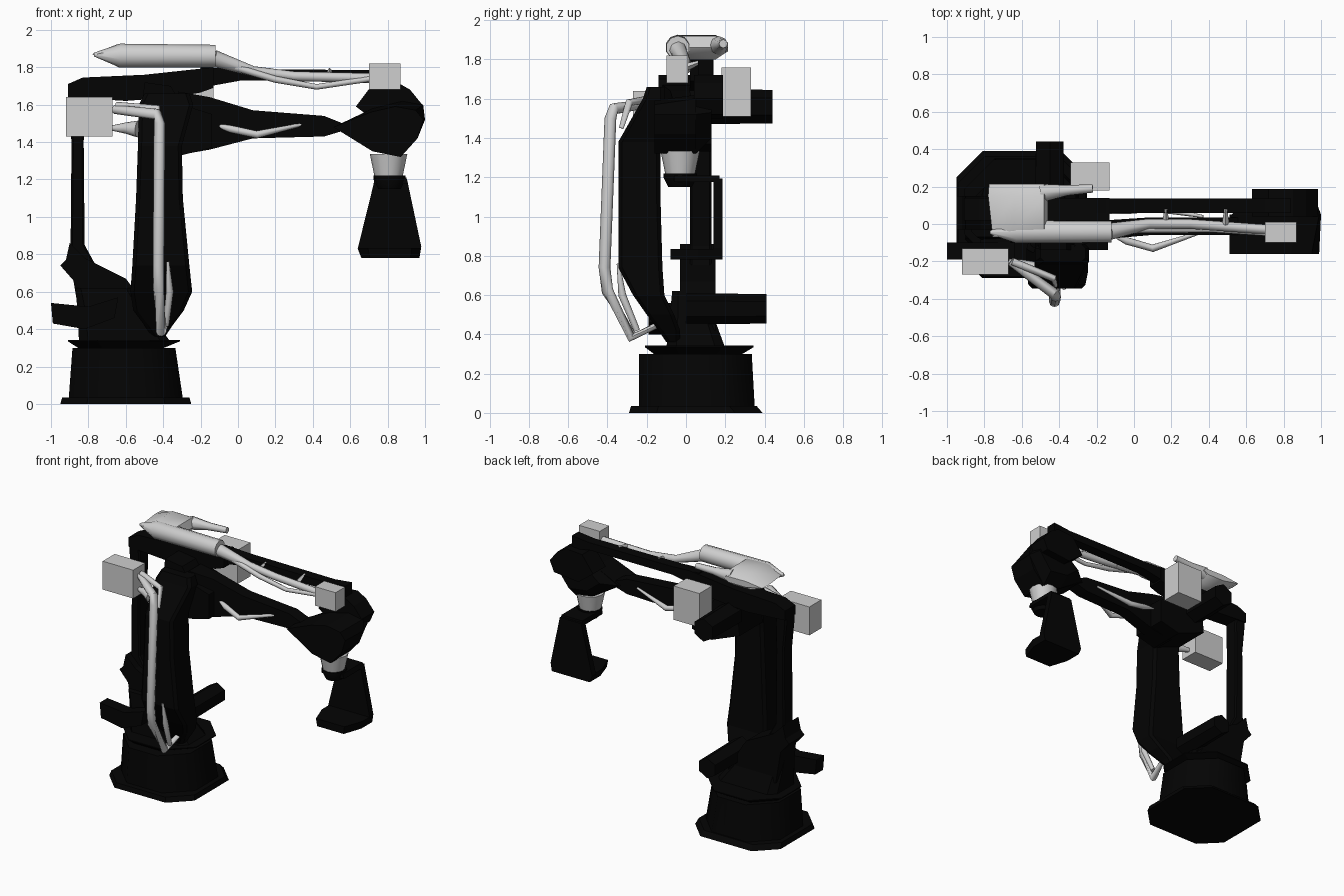
import bpy, bmesh, math
from mathutils import Vector


def material(name, v):
    m = bpy.data.materials.new(name)
    m.diffuse_color = (v, v, v, 1)
    return m


BLACK = material("matte black", 0.0012)
WHITE = material("light grey", 0.62)


def finish(name, bm, mat, smooth=False):
    bmesh.ops.recalc_face_normals(bm, faces=bm.faces)
    me = bpy.data.meshes.new(name)
    bm.to_mesh(me)
    bm.free()
    me.materials.append(mat)
    ob = bpy.data.objects.new(name, me)
    bpy.context.collection.objects.link(ob)
    if smooth:
        bpy.context.view_layer.objects.active = ob
        ob.select_set(True)
        bpy.ops.object.shade_smooth_by_angle(angle=math.radians(50))
        ob.select_set(False)
    return ob


def loft(name, rings, mat, smooth=False):
    """Skin equal-length point rings and cap both ends."""
    bm = bmesh.new()
    vs = [[bm.verts.new(p) for p in r] for r in rings]
    n = len(vs[0])
    for a, b in zip(vs, vs[1:]):
        for i in range(n):
            j = (i + 1) % n
            bm.faces.new((a[i], a[j], b[j], b[i]))
    bm.faces.new(vs[0])
    bm.faces.new(vs[-1])
    return finish(name, bm, mat, smooth)


def box(name, x0, x1, y0, y1, z0, z1, mat):
    return loft(name, [[(x0, y0, z), (x1, y0, z), (x1, y1, z), (x0, y1, z)]
                       for z in (z0, z1)], mat)


def prism(name, prof, y0, y1, mat):
    """Side profile in x, z pushed from y0 to y1."""
    return loft(name, [[(x, y, z) for x, z in prof] for y in (y0, y1)], mat)


def plate(z, x0, x1, y0, y1, c):
    """Rectangle with cut corners at height z."""
    return [(x0 + c, y0, z), (x1 - c, y0, z), (x1, y0 + c, z), (x1, y1 - c, z),
            (x1 - c, y1, z), (x0 + c, y1, z), (x0, y1 - c, z), (x0, y0 + c, z)]


def tube(name, path, mat=WHITE, sides=8):
    """Round tube along (x, y, z, radius) points."""
    pts = [Vector(p[:3]) for p in path]
    rings = []
    for i, p in enumerate(pts):
        t = (pts[min(i + 1, len(pts) - 1)] - pts[max(i - 1, 0)]).normalized()
        side = Vector((0, 1, 0)) if abs(t.y) < 0.8 else Vector((1, 0, 0))
        u = t.cross(side).normalized()
        w = t.cross(u)
        rings.append([p + path[i][3] * (math.cos(a) * u + math.sin(a) * w)
                      for a in (2 * math.pi * k / sides for k in range(sides))])
    return loft(name, rings, mat, True)


# --- base ---
loft("base_plate", [plate(0, -0.95, -0.25, -0.29, 0.39, 0.14),
                    plate(0.035, -0.94, -0.26, -0.28, 0.36, 0.14)], BLACK)
loft("base_drum", [plate(0.03, -0.905, -0.295, -0.24, 0.35, 0.16),
                   plate(0.3, -0.885, -0.335, -0.24, 0.335, 0.16)], BLACK, True)
loft("turntable", [plate(0.29, -0.84, -0.42, -0.15, 0.27, 0.12),
                   plate(0.335, -0.91, -0.31, -0.21, 0.345, 0.16),
                   plate(0.342, -0.91, -0.31, -0.21, 0.345, 0.16)], BLACK)

# --- turret and lower motors ---
loft("turret_foot", [plate(0.33, -0.85, -0.36, -0.1, 0.2, 0.05),
                     plate(0.52, -0.86, -0.5, -0.08, 0.13, 0.04),
                     plate(0.62, -0.87, -0.57, -0.07, 0.11, 0.03)], BLACK)
prism("turret_bracket", [(-0.84, 0.42), (-0.45, 0.42), (-0.57, 0.63), (-0.6, 0.67),
                         (-0.82, 0.78), (-0.9, 0.86), (-0.92, 0.77), (-0.95, 0.74),
                         (-0.88, 0.66)], -0.03, 0.15, BLACK)
tube("swing_motor", [(-0.46, 0.0, 0.53, 0.08), (-0.46, 0.41, 0.53, 0.075)], BLACK, 6)
prism("rear_motor", [(-1.0, 0.54), (-0.99, 0.43), (-0.82, 0.4), (-0.66, 0.46),
                     (-0.64, 0.57), (-0.8, 0.52)], -0.19, -0.1, BLACK)
prism("motor_link", [(-0.82, 0.5), (-0.82, 0.42), (-0.66, 0.46), (-0.66, 0.56)],
      -0.12, 0.0, BLACK)

# --- lower arm: (z, x0, x1, y0, y1) ---
loft("lower_arm", [plate(z, a, b, c, d, 0.02) for z, a, b, c, d in (
    (0.36, -0.46, -0.39, -0.1, -0.03), (0.42, -0.5, -0.35, -0.14, -0.03),
    (0.5, -0.56, -0.29, -0.2, -0.06),
    (0.6, -0.575, -0.245, -0.27, -0.11), (0.74, -0.565, -0.26, -0.345, -0.12),
    (1.1, -0.545, -0.295, -0.345, -0.13), (1.38, -0.535, -0.3, -0.345, -0.13),
    (1.6, -0.53, -0.24, -0.22, -0.11), (1.66, -0.5, -0.26, -0.2, -0.11))], BLACK)

# --- balance rod ---
loft("balance_rod", [plate(z, a, b, 0.02, 0.13, 0.01) for z, a, b in (
    (0.74, -0.93, -0.76), (0.85, -0.895, -0.82), (1.4, -0.89, -0.825),
    (1.6, -0.91, -0.82), (1.7, -0.91, -0.83))], BLACK)

# --- elbow, rear beam, upper motor ---
prism("elbow", [(-0.53, 1.42), (-0.3, 1.33), (-0.14, 1.37), (-0.14, 1.55),
                (-0.3, 1.6), (-0.36, 1.7), (-0.5, 1.72)], -0.14, 0.13, BLACK)
prism("rear_beam", [(-0.91, 1.64), (-0.6, 1.62), (-0.34, 1.64), (-0.2, 1.665),
                    (-0.13, 1.69), (-0.13, 1.8), (-0.5, 1.76),
                    (-0.83, 1.745), (-0.91, 1.71)], 0.02, 0.14, BLACK)
tube("elbow_motor", [(-0.45, 0.1, 1.56, 0.09), (-0.45, 0.44, 1.56, 0.085)], BLACK, 6)

# --- forearm: (x, z0, z1, y0, y1) ---
loft("forearm", [[(x, c, a), (x, d, a), (x, d, b), (x, c, b)] for x, a, b, c, d in (
    (-0.32, 1.33, 1.67, -0.12, 0.02), (-0.15, 1.36, 1.64, -0.08, 0.02),
    (0.08, 1.42, 1.57, -0.06, 0.035), (0.46, 1.43, 1.54, -0.06, 0.035),
    (0.56, 1.46, 1.5, -0.06, 0.035))], BLACK)
loft("parallel_rod", [[(x, 0.06, a), (x, 0.135, a), (x, 0.135, b), (x, 0.06, b)]
                      for x, a, b in ((-0.2, 1.69, 1.8), (0.02, 1.73, 1.79),
                                      (0.7, 1.73, 1.785), (0.84, 1.7, 1.8))], BLACK)

# --- wrist head: low front fork, tall back cap, joined at the outer side ---
LOWER = [(0.96, 1.42), (0.87, 1.32), (0.72, 1.35), (0.51, 1.48)]
loft("wrist_head", [[(x, y, z) for x, z in upper + LOWER] for y, upper in (
    (-0.16, [(0.71, 1.56), (0.84, 1.59), (0.95, 1.57), (0.99, 1.52)]),
    (0.05, [(0.72, 1.58), (0.88, 1.62), (0.99, 1.6), (1.0, 1.52)]))], BLACK)
loft("wrist_back", [[(0.52, 0.05, 1.48), (0.72, 0.05, 1.58), (0.92, 0.05, 1.62),
                     (1.0, 0.05, 1.52), (0.87, 0.05, 1.32), (0.72, 0.05, 1.35)],
                    [(0.62, 0.13, 1.5), (0.72, 0.13, 1.58), (0.92, 0.13, 1.62),
                     (0.97, 0.13, 1.53), (0.87, 0.13, 1.4), (0.72, 0.13, 1.42)]], BLACK)
prism("wrist_cap", [(0.63, 1.59), (0.72, 1.71), (0.85, 1.72), (0.92, 1.68), (0.985, 1.6),
                    (0.95, 1.52), (0.75, 1.5)], 0.04, 0.188, BLACK)
tube("wrist_collar", [(0.805, -0.03, 1.215, 0.075), (0.805, -0.03, 1.335, 0.1)], WHITE, 12)
tube("wrist_flange", [(0.81, -0.03, 1.15, 0.06), (0.81, -0.03, 1.2, 0.085),
                      (0.81, -0.03, 1.22, 0.085)], BLACK, 12)

# --- gripper: top bracket, back plate and foot ---
prism("gripper_bracket", [(0.73, 1.21), (0.9, 1.21), (0.91, 1.175), (0.725, 1.175)],
      -0.06, 0.17, BLACK)
prism("gripper_plate", [(0.73, 1.195), (0.905, 1.195), (0.98, 0.84), (0.97, 0.78),
                        (0.66, 0.78), (0.64, 0.83)], 0.14, 0.185, BLACK)
loft("gripper_foot", [[(0.81 + (x - 0.81) * s, y, z) for x, z in (
    (0.645, 0.835), (0.978, 0.835), (0.97, 0.78), (0.66, 0.78))]
    for y, s in ((-0.08, 0.7), (0.06, 1), (0.18, 1))], BLACK)

# --- control boxes ---
box("rear_box", -0.92, -0.67, -0.27, -0.13, 1.43, 1.64, WHITE)
box("elbow_box", -0.34, -0.13, 0.18, 0.33, 1.51, 1.76, WHITE)
box("wrist_box", 0.7, 0.87, -0.1, 0.01, 1.68, 1.82, WHITE)

# --- cable sleeve on top: bent body and two arms ---
BEND = [(-0.64, 1.925), (-0.48, 1.92), (-0.46, 1.86), (-0.5, 1.8), (-0.64, 1.8)]
loft("sleeve_bend", [[(tip, y, 1.87)] + [(x, y, 1.865 + (z - 1.865) * s) for x, z in BEND]
                     for y, tip, s in ((-0.07, -0.755, 0.5), (-0.03, -0.76, 1),
                                       (0.15, -0.78, 1), (0.215, -0.775, 0.35))],
     WHITE, True)
tube("sleeve_long_arm", [(-0.77, -0.045, 1.868, 0.01), (-0.63, -0.042, 1.862, 0.064),
                         (-0.12, -0.042, 1.86, 0.06)], WHITE, 10)
tube("sleeve_short_arm", [(-0.5, 0.165, 1.87, 0.05), (-0.36, 0.18, 1.875, 0.028),
                          (-0.22, 0.19, 1.88, 0.022)])

# --- cables along the forearm ---
tube("forearm_cable", [(-0.13, -0.04, 1.848, 0.045), (0.08, 0.0, 1.778, 0.028),
                       (0.3, 0.0, 1.752, 0.026), (0.72, -0.03, 1.742, 0.026)])
tube("forearm_cable_sag", [(-0.05, -0.03, 1.81, 0.02), (0.2, -0.03, 1.735, 0.018),
                           (0.42, -0.03, 1.695, 0.015), (0.72, -0.05, 1.74, 0.015)])
for y0, y1, y2 in ((-0.05, -0.13, -0.04), (0.06, 0.085, 0.04)):
    tube("forearm_loop", [(-0.13, y0, 1.495, 0.006), (-0.04, (y0 + y1) / 2, 1.47, 0.02),
                          (0.1, y1, 1.44, 0.02), (0.37, y2, 1.5, 0.008)])
for x in (0.17, 0.49):
    tube("cable_clip", [(x, 0.0, 1.76, 0.02), (x, 0.08, 1.79, 0.008)], WHITE, 4)

# --- cables beside the lower arm ---
tube("arm_cable_outer", [(-0.66, -0.2, 1.575, 0.024), (-0.43, -0.37, 1.548, 0.03),
                         (-0.42, -0.385, 1.5, 0.03), (-0.425, -0.415, 0.74, 0.03),
                         (-0.425, -0.4, 0.62, 0.03), (-0.41, -0.275, 0.385, 0.028),
                         (-0.38, -0.13, 0.455, 0.015)])
tube("arm_cable_upper", [(-0.65, -0.2, 1.595, 0.02), (-0.43, -0.29, 1.58, 0.02),
                         (-0.42, -0.33, 1.45, 0.012)])
tube("arm_cable_lower", [(-0.375, -0.345, 0.76, 0.008), (-0.365, -0.325, 0.6, 0.02),
                         (-0.385, -0.25, 0.42, 0.016)])
tube("box_plug", [(-0.67, -0.2, 1.475, 0.015), (-0.6, -0.22, 1.475, 0.03),
                  (-0.535, -0.245, 1.47, 0.045)])
